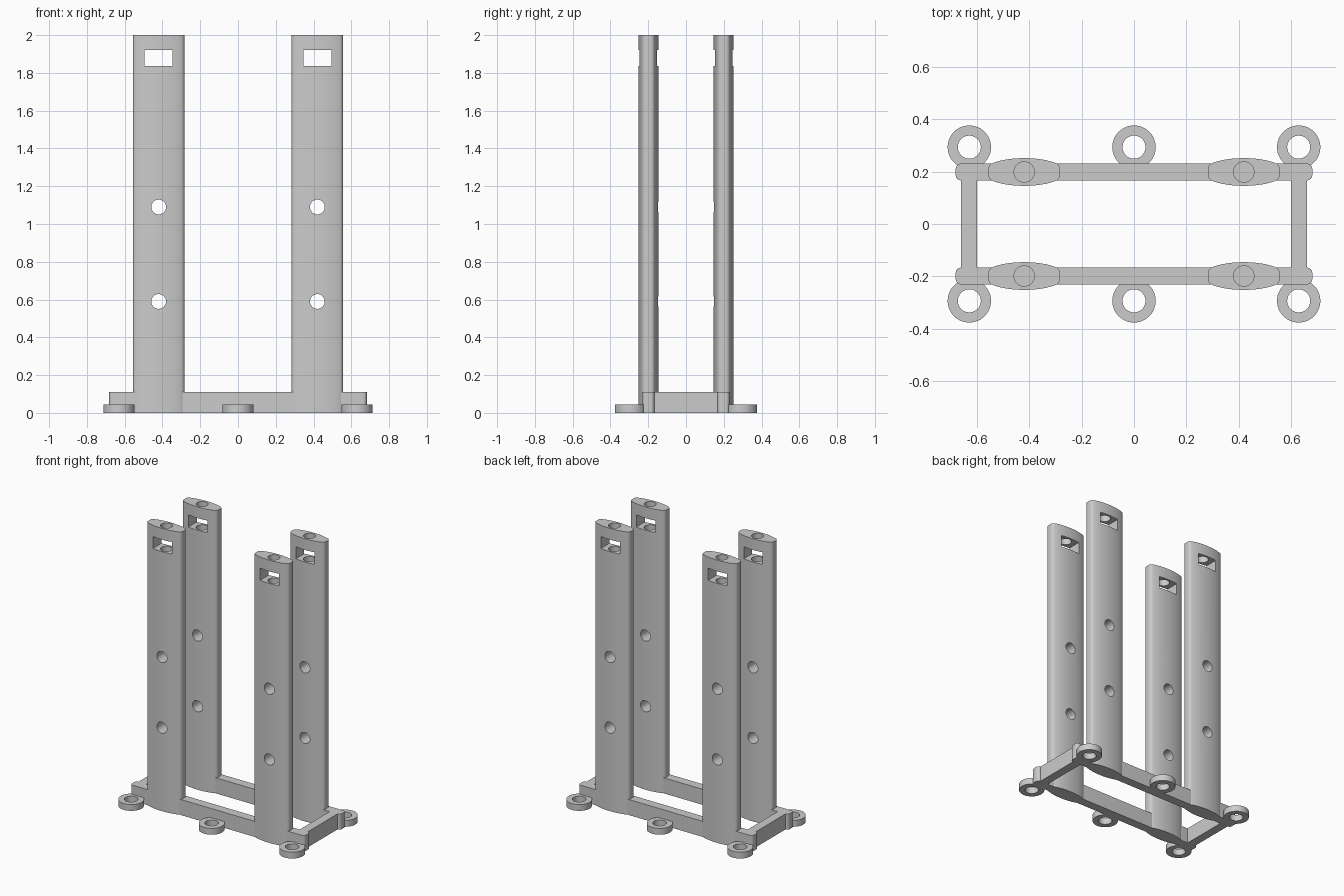
import bpy, bmesh, math
from mathutils import Matrix, Vector

if "Cube" in bpy.data.objects:
    bpy.data.objects.remove(bpy.data.objects["Cube"], do_unlink=True)

grey = bpy.data.materials.new("plain grey")
grey.use_nodes = True
colour = (0.6, 0.6, 0.6, 1)
grey.diffuse_color = colour
grey.node_tree.nodes["Principled BSDF"].inputs["Base Color"].default_value = colour


def add(name, bm):
    bmesh.ops.recalc_face_normals(bm, faces=bm.faces)
    mesh = bpy.data.meshes.new(name)
    bm.to_mesh(mesh)
    bm.free()
    mesh.materials.append(grey)
    obj = bpy.data.objects.new(name, mesh)
    bpy.context.collection.objects.link(obj)
    return obj


def prism(name, outline, height):
    """Extrude an outline upward from the ground."""
    bm = bmesh.new()
    face = bm.faces.new([bm.verts.new((x, y, 0)) for x, y in outline])
    top = bmesh.ops.extrude_face_region(bm, geom=[face])["geom"]
    bmesh.ops.translate(bm, vec=(0, 0, height),
                        verts=[v for v in top if isinstance(v, bmesh.types.BMVert)])
    return add(name, bm)


def box(name, centre, size):
    bm = bmesh.new()
    bmesh.ops.create_cube(bm, size=1, matrix=Matrix.Translation(centre) @ Matrix.Diagonal((*size, 1)))
    return add(name, bm)


def cylinder(name, centre, radius, depth, turn=0):
    bm = bmesh.new()
    place = Matrix.Translation(centre) @ Matrix.Rotation(turn, 4, "X")
    bmesh.ops.create_cone(bm, cap_ends=True, segments=48, radius1=radius,
                          radius2=radius, depth=depth, matrix=place)
    return add(name, bm)


def smooth(obj):
    bpy.ops.object.select_all(action="DESELECT")
    obj.select_set(True)
    bpy.context.view_layer.objects.active = obj
    bpy.ops.object.shade_smooth_by_angle(angle=math.radians(30))


def carve(obj, cutters):
    """Subtract the cutters, keep the result and drop the cutters."""
    for cutter in cutters:
        cutter.hide_render = True
        mod = obj.modifiers.new("cut", "BOOLEAN")
        mod.operation, mod.solver, mod.object = "DIFFERENCE", "EXACT", cutter
    bpy.context.view_layer.update()
    graph = bpy.context.evaluated_depsgraph_get()
    mesh = bpy.data.meshes.new_from_object(obj.evaluated_get(graph))
    obj.modifiers.clear()
    obj.data = mesh
    for cutter in cutters:
        bpy.data.objects.remove(cutter, do_unlink=True)
    smooth(obj)


def rounded_rect(half_x, half_y, radius, steps=6):
    points = []
    for q, (sx, sy) in enumerate([(1, 1), (-1, 1), (-1, -1), (1, -1)]):
        for i in range(steps + 1):
            a = (q + i / steps) * math.pi / 2
            points.append((sx * (half_x - radius) + radius * math.cos(a),
                           sy * (half_y - radius) + radius * math.sin(a)))
    return points


def post_outline(steps=32):
    """Long oval whose blunt ends have rounded corners."""
    upper = []
    limit = math.acos(0.126 / 0.157)
    for i in range(steps + 1):
        a = limit + (math.pi - 2 * limit) * i / steps
        upper.append((0.157 * math.cos(a), 0.053 * math.sin(a)))
    end = [(0.137, 0.012), (0.1355, 0.02), (0.132, 0.026)]
    half = end + upper + [(-x, y) for x, y in reversed(end)]
    return half + [(-x, -y) for x, y in half]


POST_X, ROW_Y, RING_X, RING_Y = 0.42, 0.199, 0.63, 0.294

for row, sy in (("front", -1), ("back", 1)):
    y = sy * ROW_Y
    # Long rail with rounded corners
    rail = prism(row + "_rail", rounded_rect(0.682, 0.032, 0.02), 0.11)
    rail.location.y = y
    smooth(rail)

    # Upright posts with cross holes, a slot and a bore in the top
    for side, sx in (("right", -1), ("left", 1)):
        x = sx * POST_X
        post = prism(f"{row}_{side}_post", post_outline(), 2)
        post.data.transform(Matrix.Translation((x, y, 0)))
        cutters = [cylinder("hole_cutter", (x, y, z), 0.039, 0.3, math.pi / 2) for z in (0.59, 1.09)]
        cutters.append(box("slot_cutter", (x, y, 1.878), (0.148, 0.3, 0.085)))
        cutters.append(cylinder("bore_cutter", (x, y, 1.9), 0.039, 0.3))
        carve(post, cutters)

    # Screw rings on the outside of the rail
    for place, x in (("right", -RING_X), ("middle", 0), ("left", RING_X)):
        centre = Vector((x, sy * RING_Y, 0.0225))
        ring = cylinder(f"{row}_{place}_ring", centre, 0.083, 0.045)
        carve(ring, [cylinder("ring_cutter", centre, 0.044, 0.2)])

# Short end bars joining the rails
for side, sx in (("right", -1), ("left", 1)):
    box(side + "_end_bar", (sx * 0.631, 0, 0.055), (0.062, 0.36, 0.11))
